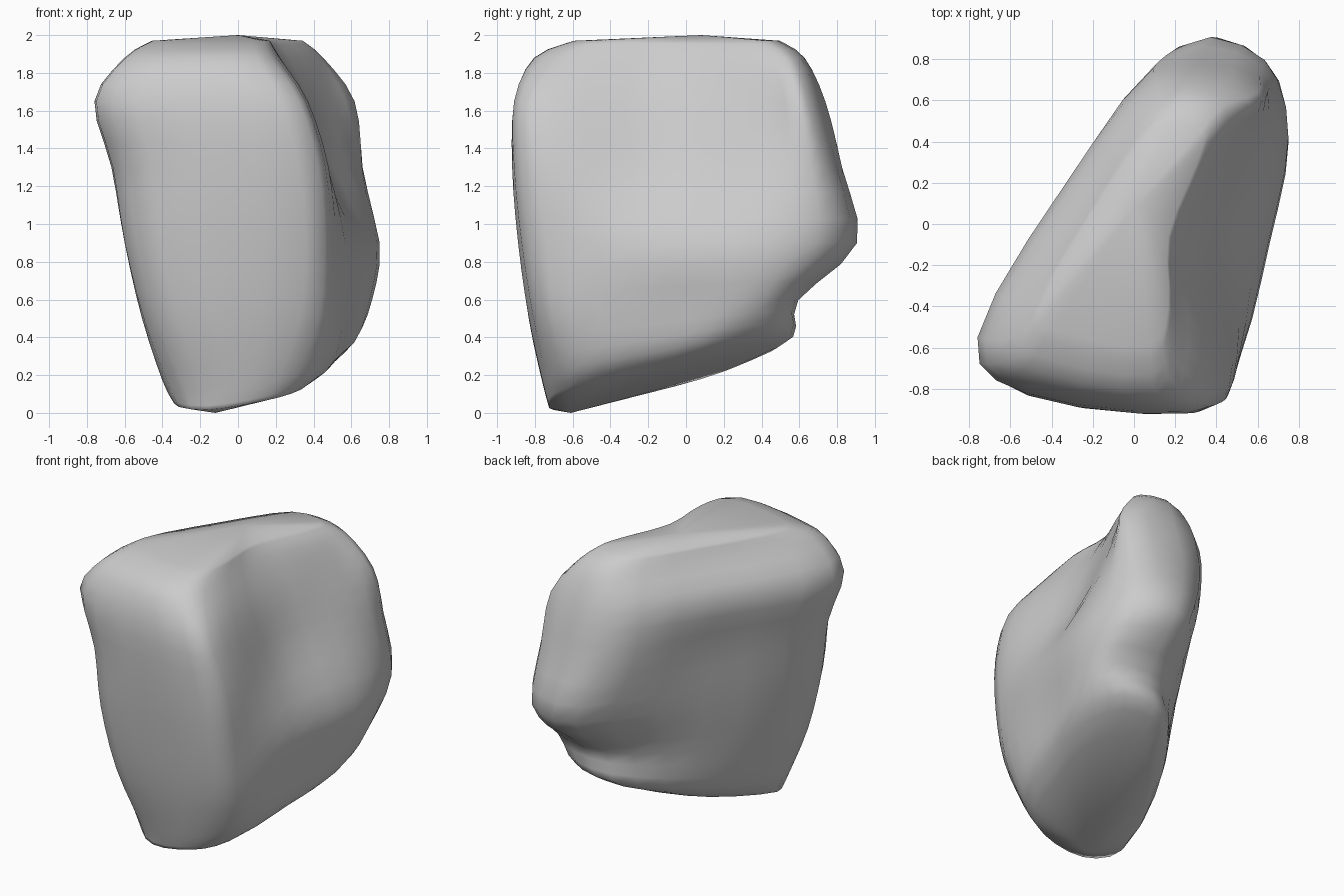
import bpy, bmesh
from mathutils import Vector

cube = bpy.data.objects.get("Cube")
if cube:
    bpy.data.objects.remove(cube, do_unlink=True)

STEPS = 3
LEVELS = [.15, .5, .9, 1.3, 1.65, 1.88]

# Ridges of the boulder, anticlockwise; one (x, y) per level, bottom to top
RIDGES = {
    "right_corner": [(-.4, -.5), (-.51, -.51), (-.6, -.5), (-.67, -.48), (-.76, -.55), (-.6, -.55)],
    "front_right": [(-.18, -.73), (-.31, -.8), (-.41, -.83), (-.45, -.84), (-.53, -.82), (-.42, -.73)],
    "front_left": [(.22, -.74), (.33, -.81), (.36, -.87), (.32, -.91), (.22, -.91), (.1, -.8)],
    "left_edge": [(.46, -.57), (.52, -.61), (.52, -.62), (.48, -.67), (.37, -.71), (.22, -.55)],
    "left_hollow": [(.56, -.15), (.62, -.1), (.65, -.1), (.45, -.1), (.33, -.12), (.22, -.1)],
    "left_bulge": [(.62, .2), (.71, .32), (.75, .42), (.63, .42), (.51, .42), (.4, .36)],
    "back_left": [(.5, .51), (.61, .54), (.64, .79), (.61, .74), (.6, .64), (.43, .57)],
    "back_right": [(.19, .53), (.23, .56), (.26, .86), (.11, .78), (.1, .71), (.12, .59)],
    "right_middle": [(-.15, .1), (-.19, .13), (-.24, .15), (-.28, .16), (-.35, .17), (-.23, .11)],
}


def spline(a, b, c, d, t):
    """Point between b and c on a smooth curve."""
    return b + .5 * t * (c - a + t * (2*a - 5*b + 4*c - d + t * (3*(b - c) + d - a)))


def smooth_path(points, closed):
    n = len(points)
    pick = (lambda i: points[i % n]) if closed else (lambda i: points[min(max(i, 0), n - 1)])
    path = [spline(*(pick(i + k) for k in (-1, 0, 1, 2)), s / STEPS)
            for i in range(n if closed else n - 1) for s in range(STEPS)]
    return path if closed else path + [points[-1]]


def tilt_base(p):
    """Raise the underside towards the back and left."""
    fade = max(0, .7 - p.z) / .7
    lift = .2 * (p.y + .63) + .18 * max(0, p.x + .15)
    return Vector((p.x, p.y, p.z + fade * lift))


def shrunk(ring, centre, size, z):
    return [Vector((*(centre + (p.xy - centre) * size), z)) for p in ring]


# Rings through the ridges, with narrower rings rounding off base and top
rings = [[Vector((*path[i], z)) for path in RIDGES.values()] for i, z in enumerate(LEVELS)]
base, top = Vector((-.12, -.61)), Vector((0, .08))
rings.insert(0, shrunk(rings[0], base, .78, .03))
rings.append(shrunk(rings[-1], top, .76, 1.97))
rings = [[tilt_base(p) for p in ring] for ring in rings]

columns = [smooth_path(list(c), False) for c in zip(*rings)]
rows = [smooth_path(list(r), True) for r in zip(*columns)]

# Skin the rings and close both ends
bm = bmesh.new()
verts = [[bm.verts.new(p) for p in row] for row in rows]
n = len(verts[0])
for low, high in zip(verts, verts[1:]):
    for i in range(n):
        j = (i + 1) % n
        bm.faces.new((low[i], low[j], high[j], high[i]))
for ring, pole in ((verts[0][::-1], (*base, 0)), (verts[-1], (*top, 2))):
    tip = bm.verts.new(pole)
    for i in range(n):
        bm.faces.new((ring[i], ring[(i + 1) % n], tip))
bmesh.ops.recalc_face_normals(bm, faces=bm.faces)
for face in bm.faces:
    face.smooth = True

mesh = bpy.data.meshes.new("boulder")
bm.to_mesh(mesh)
bm.free()
boulder = bpy.data.objects.new("boulder", mesh)
bpy.context.collection.objects.link(boulder)

# Plain grey stone
stone = bpy.data.materials.new("grey_stone")
stone.use_nodes = True
grey = (.6, .6, .6, 1)
stone.diffuse_color = grey
stone.node_tree.nodes["Principled BSDF"].inputs["Base Color"].default_value = grey
mesh.materials.append(stone)
